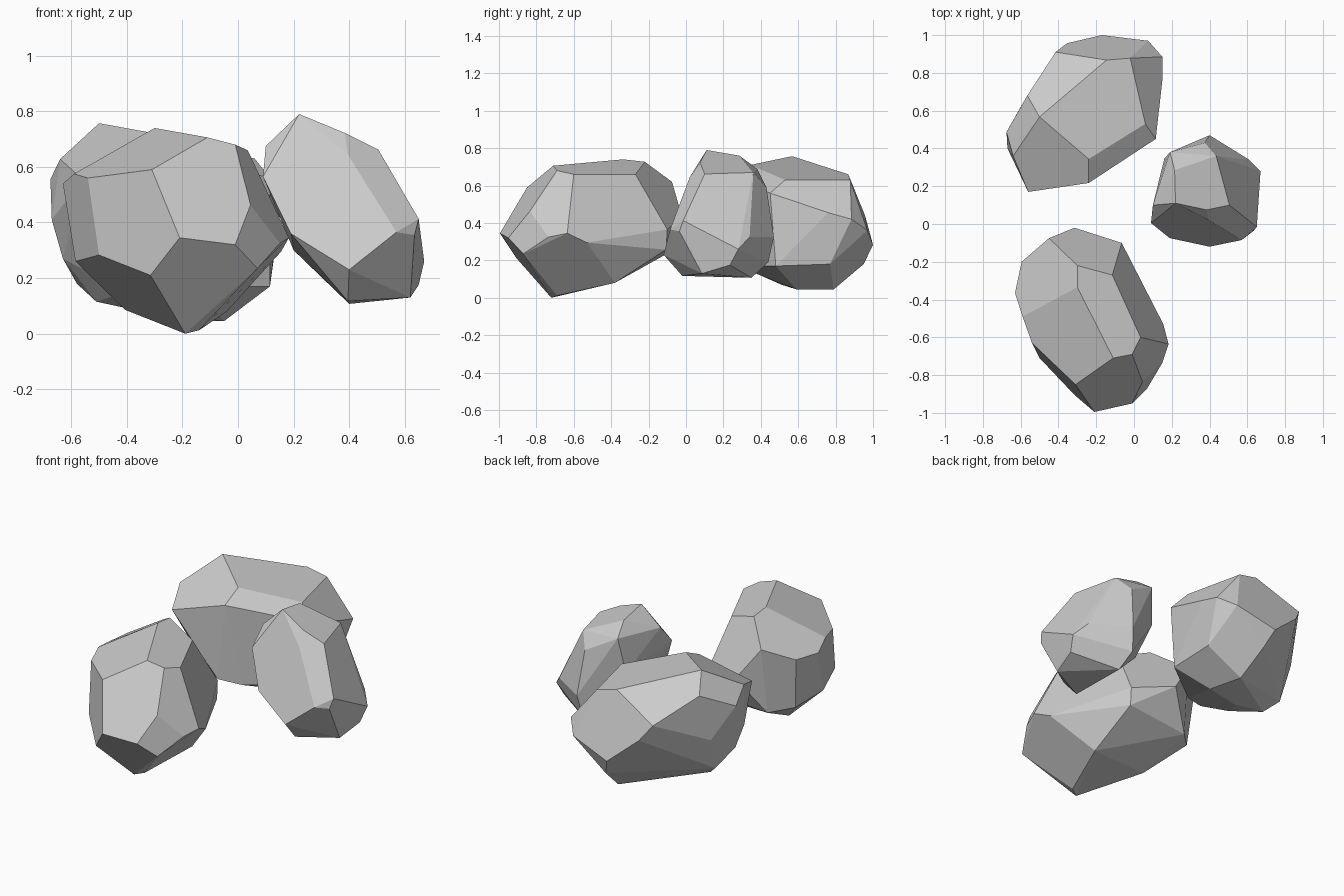
import bpy, bmesh, math


def boulder(name, corners):
    """Faceted stone: convex hull of its chipped corners, near-flat facets merged."""
    bm = bmesh.new()
    for c in corners:
        bm.verts.new(c)
    bmesh.ops.convex_hull(bm, input=bm.verts[:])
    loose = [v for v in bm.verts if not v.link_faces]
    bmesh.ops.delete(bm, geom=loose, context='VERTS')
    bmesh.ops.dissolve_limit(bm, angle_limit=math.radians(9),
                             verts=bm.verts[:], edges=bm.edges[:])
    bmesh.ops.recalc_face_normals(bm, faces=bm.faces[:])
    mesh = bpy.data.meshes.new(name)
    bm.to_mesh(mesh)
    bm.free()
    bpy.context.collection.objects.link(bpy.data.objects.new(name, mesh))


# Front left boulder: crown, waist, then underside
boulder("front_boulder", [
    (-.30, -.335, .74), (-.30, -.22, .727), (-.11, -.71, .706), (-.01, -.69, .68),
    (.035, -.60, .66), (-.115, -.27, .66), (-.45, -.075, .62), (-.595, -.20, .55),
    (-.63, -.365, .54), (-.59, -.49, .575), (-.54, -.63, .56), (-.31, -.85, .59),
    (-.50, -.71, .283), (-.315, -.905, .21), (-.21, -.995, .345), (-.01, -.95, .32),
    (.045, -.835, .463), (.07, -.87, .235), (.15, -.735, .325), (.183, -.635, .345),
    (.155, -.53, .295), (-.065, -.10, .365), (-.315, -.02, .43),
    (-.19, -.72, 0), (-.14, -.69, .012), (-.04, -.38, .08), (-.405, -.405, .085),
    (-.585, -.475, .26), (-.57, -.23, .245), (-.46, -.12, .225), (-.065, -.107, .257)])

# Back left boulder
boulder("back_boulder", [
    (-.50, .567, .757), (-.24, .344, .71), (-.145, .868, .66), (-.02, .878, .63),
    (.06, .53, .63), (-.565, .68, .66), (-.64, .36, .628), (-.56, .17, .556),
    (-.24, .217, .65), (.115, .45, .56), (.15, .76, .455), (.15, .885, .42),
    (.075, .97, .36), (-.17, 1.0, .283), (-.355, .957, .44), (-.415, .91, .527),
    (-.675, .487, .556), (-.67, .40, .41), (-.60, .62, .38),
    (-.63, .43, .27), (-.51, .49, .115), (-.58, .55, .18), (-.13, .95, .18),
    (.115, .77, .18), (.115, .48, .17), (-.05, .59, .045), (-.10, .79, .045),
    (-.30, .51, .07), (-.40, .33, .15), (-.16, .27, .17), (-.29, .22, .19)])

# Small right boulder
boulder("right_boulder", [
    (.22, .11, .79), (.385, .075, .722), (.215, .285, .76), (.435, .36, .67),
    (.505, .10, .662), (.395, .02, .645), (.10, .10, .675), (.09, .005, .565),
    (.375, .43, .59), (.19, .38, .69), (.16, .345, .48),
    (.40, -.12, .23), (.57, -.085, .365), (.19, -.075, .36), (.635, -.035, .355),
    (.65, -.015, .413), (.66, .12, .325), (.67, .28, .26), (.61, .34, .325),
    (.40, .47, .325), (.38, .44, .19), (.62, .085, .13), (.395, -.02, .117),
    (.40, .35, .107), (.20, .25, .30), (.65, .235, .175)])
